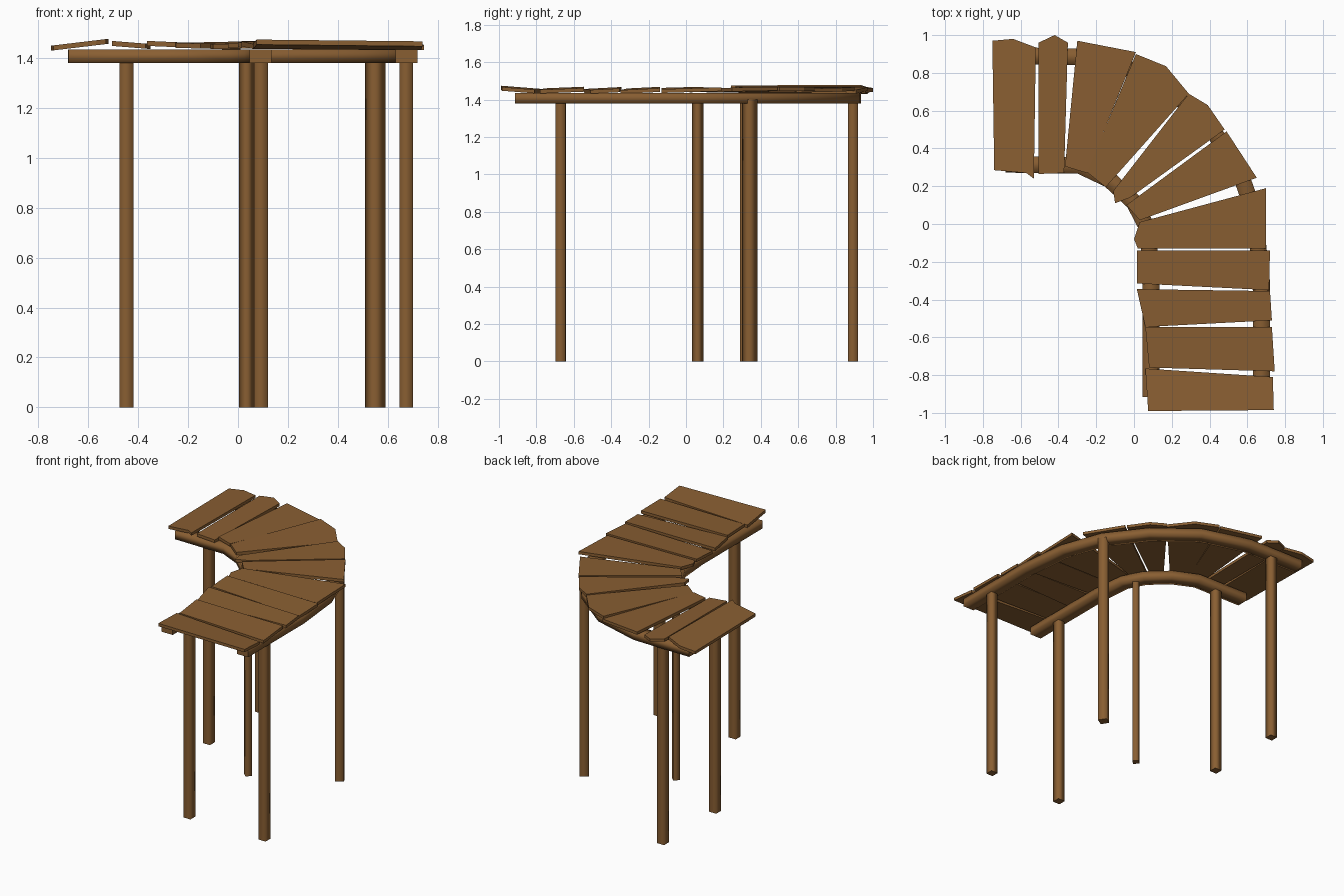
import bpy, bmesh, math
from mathutils import Vector

if "Cube" in bpy.data.objects:
    bpy.data.objects.remove(bpy.data.objects["Cube"])

wood = bpy.data.materials.new("brown wood")
wood.diffuse_color = (0.25, 0.113, 0.032, 1)
wood.use_nodes = True
wood.node_tree.nodes["Principled BSDF"].inputs["Base Color"].default_value = wood.diffuse_color


def finish(bm, name):
    bmesh.ops.recalc_face_normals(bm, faces=bm.faces)
    me = bpy.data.meshes.new(name)
    bm.to_mesh(me)
    bm.free()
    me.materials.append(wood)
    ob = bpy.data.objects.new(name, me)
    bpy.context.collection.objects.link(ob)
    return ob


def soften(bm):
    # long sides smooth, end caps crisp
    caps = [f for f in bm.faces if f.select]
    for f in bm.faces:
        f.smooth = not f.select
    for f in caps:
        for e in f.edges:
            e.smooth = False


def plank(name, outline, z, sx, sy, thick=0.02):
    """Flat board from a top outline; z is its mean top height, sx/sy its slopes."""
    bm = bmesh.new()
    cx = sum(p[0] for p in outline) / len(outline)
    cy = sum(p[1] for p in outline) / len(outline)
    vs = [bm.verts.new((x, y, z + sx * (x - cx) + sy * (y - cy))) for x, y in outline]
    top = bm.faces.new(vs)
    res = bmesh.ops.extrude_face_region(bm, geom=[top], use_keep_orig=True)
    for v in res["geom"]:
        if isinstance(v, bmesh.types.BMVert):
            v.co.z -= thick
    finish(bm, name)


def rail(name, path, w=0.088, z0=1.38, z1=1.435):
    """Beam of rectangular section swept along a path in plan."""
    bm = bmesh.new()
    pts = [Vector(p) for p in path]
    rings = []
    for i, p in enumerate(pts):
        a = (p - pts[max(i - 1, 0)]).normalized()
        b = (pts[min(i + 1, len(pts) - 1)] - p).normalized()
        t = (a + b).normalized()
        n = Vector((-t.y, t.x)) * w / 2
        rings.append([bm.verts.new((q.x, q.y, z)) for q, z in
                      ((p + n, z0), (p - n, z0), (p - n, z1), (p + n, z1))])
    for r, s in zip(rings, rings[1:]):
        for k in range(4):
            bm.faces.new((r[k], r[(k + 1) % 4], s[(k + 1) % 4], s[k]))
    for r in (rings[0], rings[-1]):
        bm.faces.new(r).select = True
    soften(bm)
    finish(bm, name)


def post(name, x, y, w, turn, h=1.40):
    bm = bmesh.new()
    bmesh.ops.create_cone(bm, cap_ends=True, segments=4, radius1=w / math.sqrt(2),
                          radius2=w / math.sqrt(2), depth=h)
    a = math.radians(turn)
    sq = sorted(bm.verts, key=lambda v: v.co.z)
    for k, v in enumerate(sq):
        ang = math.atan2(v.co.y, v.co.x)
        ang = math.radians(45 + 90 * round((math.degrees(ang)) / 90 - 0.0)) + a
        v.co = (x + w / math.sqrt(2) * math.cos(ang), y + w / math.sqrt(2) * math.sin(ang),
                0 if k < 4 else h)
    bm.normal_update()
    for f in bm.faces:
        f.select = abs(f.normal.z) > 0.5
    soften(bm)
    finish(bm, name)


# Deck boards fanning round the bend
boards = [
    ([(-.75, .97), (-.64, .98), (-.52, .935), (-.53, .24), (-.57, .27), (-.74, .285)], 1.465, .12, 0),
    ([(-.505, .96), (-.42, 1.0), (-.35, .96), (-.37, .27), (-.505, .265)], 1.463, -.08, 0),
    ([(-.30, .97), (.01, .91), (-.25, .27), (-.365, .305)], 1.463, -.045, 0),
    ([(.01, .90), (.17, .835), (.29, .69), (-.15, .195), (-.25, .275)], 1.462, -.015, .015),
    ([(.29, .69), (.39, .63), (.48, .50), (-.02, .14), (-.10, .11), (-.11, .175)], 1.462, .01, .01),
    ([(.49, .49), (.65, .245), (.03, .02), (-.04, .10)], 1.463, .0, .02),
    ([(.70, .19), (.70, -.13), (.02, -.13), (.0, -.08), (.03, .01)], 1.463, -.01, .03),
    ([(.015, -.14), (.72, -.14), (.715, -.35), (.015, -.315)], 1.46, -.01, .05),
    ([(.015, -.345), (.72, -.355), (.73, -.51), (.06, -.545)], 1.459, -.01, .05),
    ([(.06, -.545), (.73, -.545), (.745, -.78), (.08, -.76)], 1.461, -.01, .04),
    ([(.06, -.765), (.735, -.81), (.74, -.985), (.075, -.99)], 1.463, -.01, -.08),
]
for i, (outline, z, sx, sy) in enumerate(boards):
    plank(f"deck_plank_{i + 1}", outline, z, sx, sy)

# Curved support rails
rail("outer_rail", [(.675, -.915), (.675, -.3), (.64, .05), (.54, .33), (.35, .58),
                    (.08, .79), (-.25, .885), (-.68, .892)])
rail("inner_rail", [(.09, -.915), (.09, -.25), (.07, -.02), (0, .115), (-.13, .235),
                    (-.29, .31), (-.68, .316)])

# Six posts; the middle pair turns with the bend
for name, x, y, w, turn in (("outer_front_post", .675, -.67, .053, 0),
                            ("inner_front_post", .092, -.67, .055, 0),
                            ("outer_middle_post", .55, .34, .06, 33),
                            ("inner_middle_post", .035, .062, .043, 45),
                            ("inner_back_post", -.447, .316, .055, 0),
                            ("outer_back_post", -.447, .893, .055, 0)):
    post(name, x, y, w, turn)
